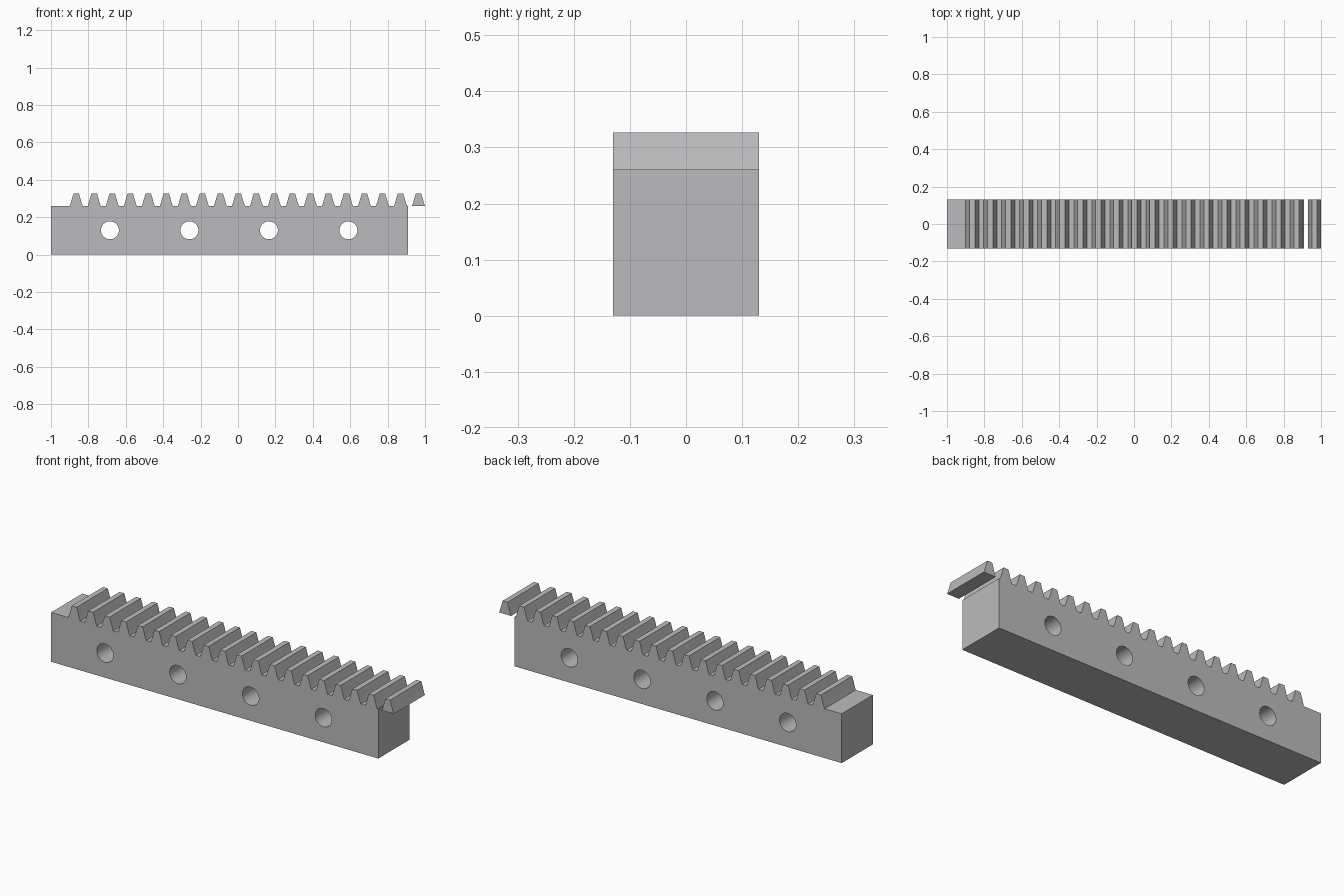
import bpy, bmesh, math
from mathutils import Matrix

if "Cube" in bpy.data.objects:
    bpy.data.objects.remove(bpy.data.objects["Cube"])

HALF_W = 0.13          # half width along y
BAR_TOP = 0.26
TIP = 0.327
BAR_X0, BAR_X1 = -1.0, 0.91
TEETH, FIRST, LAST = 20, -0.865, 0.965

steel = bpy.data.materials.new("steel_grey")
steel.diffuse_color = (0.5, 0.5, 0.51, 1)
steel.use_nodes = True
steel.node_tree.nodes["Principled BSDF"].inputs["Base Color"].default_value = steel.diffuse_color


def make_object(name, bm):
    bmesh.ops.recalc_face_normals(bm, faces=bm.faces)
    mesh = bpy.data.meshes.new(name)
    bm.to_mesh(mesh)
    bm.free()
    ob = bpy.data.objects.new(name, mesh)
    bpy.context.collection.objects.link(ob)
    mesh.materials.append(steel)
    return ob


def select_only(ob):
    bpy.ops.object.select_all(action='DESELECT')
    ob.select_set(True)
    bpy.context.view_layer.objects.active = ob


def add_prism(bm, profile):
    """Extrude an (x, z) outline across the full width of the rack."""
    face = bm.faces.new([bm.verts.new((x, -HALF_W, z)) for x, z in profile])
    out = bmesh.ops.extrude_face_region(bm, geom=[face])
    verts = [g for g in out["geom"] if isinstance(g, bmesh.types.BMVert)]
    bmesh.ops.translate(bm, verts=verts, vec=(0, 2 * HALF_W, 0))


# Bar
bm = bmesh.new()
add_prism(bm, [(BAR_X0, 0), (BAR_X1, 0), (BAR_X1, BAR_TOP), (BAR_X0, BAR_TOP)])
bar = make_object("rack_bar", bm)

# Four mounting holes through the bar
bm = bmesh.new()
for i in range(4):
    place = (Matrix.Translation((-0.685 + 0.425 * i, 0, 0.13))
             @ Matrix.Rotation(math.pi / 2, 4, 'X'))
    bmesh.ops.create_cone(bm, cap_ends=True, segments=40, radius1=0.048,
                          radius2=0.048, depth=0.4, matrix=place)
cutter = make_object("hole_cutter", bm)
cutter.hide_render = True
cut = bar.modifiers.new("mounting_holes", 'BOOLEAN')
cut.operation = 'DIFFERENCE'
cut.solver = 'EXACT'
cut.object = cutter
select_only(bar)
bpy.ops.object.modifier_apply(modifier=cut.name)
bpy.data.objects.remove(cutter, do_unlink=True)

# Row of teeth, the last one overhanging the end of the bar
right_flank = [(0.035, BAR_TOP), (0.029, 0.276), (0.0225, 0.300), (0.014, TIP)]
outline = right_flank + [(-x, z) for x, z in reversed(right_flank)]
bm = bmesh.new()
for i in range(TEETH):
    cx = FIRST + (LAST - FIRST) * i / (TEETH - 1)
    add_prism(bm, [(cx + x, z) for x, z in outline])
teeth = make_object("rack_teeth", bm)

for ob in (bar, teeth):
    select_only(ob)
    bpy.ops.object.shade_smooth_by_angle(angle=math.radians(30))
